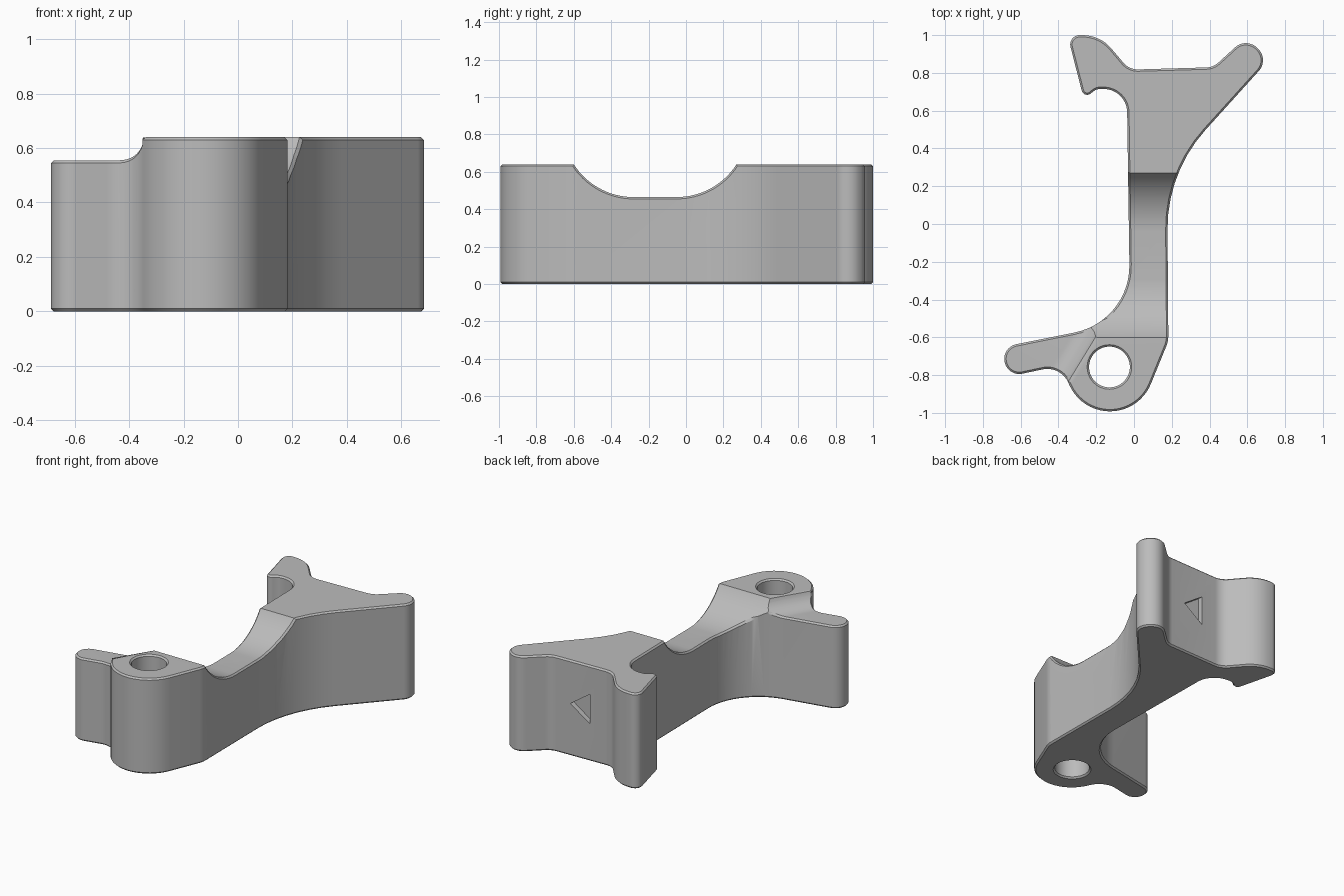
import bpy, bmesh
from math import sin, cos, tan, radians
from mathutils import Vector, Matrix

cube = bpy.data.objects.get("Cube")
if cube:
    bpy.data.objects.remove(cube, do_unlink=True)

HEIGHT = 0.64

grey = bpy.data.materials.new("plain grey")
grey.use_nodes = True
grey.diffuse_color = (0.5, 0.5, 0.5, 1)
shader = next(n for n in grey.node_tree.nodes if n.type == 'BSDF_PRINCIPLED')
shader.inputs["Base Color"].default_value = grey.diffuse_color


def rounded(corners):
    """Outline with each (x, y, radius) corner replaced by a tangent arc."""
    out = []
    for i, (x, y, r) in enumerate(corners):
        p = Vector((x, y))
        a = (Vector(corners[i - 1][:2]) - p).normalized()
        b = (Vector(corners[(i + 1) % len(corners)][:2]) - p).normalized()
        turn = radians(180) - a.angle(b)
        start = p + a * r * tan(turn / 2)
        centre = p + (a + b).normalized() * r / cos(turn / 2)
        side = 1 if a.x * b.y - a.y * b.x < 0 else -1
        steps = max(4, int(turn / radians(6)))
        for k in range(steps + 1):
            q = centre + Matrix.Rotation(side * turn * k / steps, 2) @ (start - centre)
            if not out or (q - out[-1]).length > 0.002:
                out.append(q)
    if (out[0] - out[-1]).length < 0.002:
        out.pop()
    return out


def prism(name, points, direction):
    """Solid made by sweeping a flat outline along a direction."""
    bm = bmesh.new()
    face = bm.faces.new([bm.verts.new(p) for p in points])
    top = bmesh.ops.extrude_face_region(bm, geom=[face])["geom"]
    moved = [v for v in top if isinstance(v, bmesh.types.BMVert)]
    bmesh.ops.translate(bm, vec=direction, verts=moved)
    bmesh.ops.recalc_face_normals(bm, faces=bm.faces)
    mesh = bpy.data.meshes.new(name)
    bm.to_mesh(mesh)
    bm.free()
    mesh.materials.append(grey)
    obj = bpy.data.objects.new(name, mesh)
    bpy.context.collection.objects.link(obj)
    return obj


def apply(obj, mod):
    bpy.context.view_layer.objects.active = obj
    bpy.ops.object.modifier_apply(modifier=mod.name)


def cut(obj, cutter):
    mod = obj.modifiers.new("cut", 'BOOLEAN')
    mod.operation, mod.solver, mod.object = 'DIFFERENCE', 'EXACT', cutter
    apply(obj, mod)
    bpy.data.objects.remove(cutter, do_unlink=True)


# Bracket plan outline
outline = rounded([
    # hooked horn and back wall
    (-0.352, 1.0, 0.05), (-0.18, 1.0, 0.2), (-0.025, 0.817, 0.1), (0.42, 0.83, 0.1),
    # slanted horn and leg
    (0.595, 0.99, 0.085), (0.715, 0.87, 0.085), (0.175, 0.273, 0.78), (0.182, -0.62, 0.15),
    # round hub
    (0.03, -0.992, 0.235), (-0.277, -0.992, 0.235),
    # side arm
    (-0.39, -0.75, 0.12), (-0.67, -0.809, 0.079), (-0.70, -0.652, 0.079), (-0.02, -0.515, 0.36),
    # hook
    (-0.038, 0.715, 0.125), (-0.20, 0.715, 0.06), (-0.265, 0.66, 0.03),
])
bracket = prism("bracket", [(p.x, p.y, 0) for p in outline], (0, 0, HEIGHT))

# Saddle scooped across the leg
R, SWEEP = 0.38, 62
left = [(-0.28 + R * sin(radians(t)), t) for t in range(-SWEEP, 1, 3)]
right = [(-0.05 + R * sin(radians(-t)), t) for _, t in reversed(left)]
saddle = [(-1, y, 0.465 + R * (1 - cos(radians(t)))) for y, t in left + right]
saddle += [(-1, saddle[-1][1], 0.9), (-1, saddle[0][1], 0.9)]
cut(bracket, prism("saddle_cutter", saddle, (2, 0, 0)))

# Lowered top of the side arm, with a curved step up to the hub
away = Vector((-0.85, 0.52, 0)).normalized()
along = Vector((away.y, -away.x, 0))
foot = Vector((-0.345, -0.83, 0.555)) + away * 0.116 - along * 0.4
step = [foot - away * 0.122 * sin(radians(t)) + Vector((0, 0, 0.122 * (1 - cos(radians(t)))))
        for t in range(0, 79, 6)]
step += [step[-1] + Vector((0, 0, 0.2)), foot + away * 0.6 + Vector((0, 0, 0.3)), foot + away * 0.6]
cut(bracket, prism("step_cutter", step, along * 0.8))

# Pivot hole
hole = [(-0.13 + 0.108 * cos(radians(t)), -0.757 + 0.108 * sin(radians(t)), -0.1)
        for t in range(0, 360, 6)]
cut(bracket, prism("hole_cutter", hole, (0, 0, 1)))

# Fine chamfer on the rims
bevel = bracket.modifiers.new("chamfer", 'BEVEL')
bevel.width, bevel.segments = 0.01, 1
bevel.limit_method, bevel.angle_limit = 'ANGLE', radians(60)
bevel.use_clamp_overlap = False
apply(bracket, bevel)

# Triangular pocket in the back wall
pocket = [(0.28, 0.79, 0.35), (0.135, 0.79, 0.45), (0.135, 0.79, 0.25)]
cut(bracket, prism("pocket_cutter", pocket, (0, 0.1, 0)))

bpy.ops.object.select_all(action='DESELECT')
bracket.select_set(True)
bpy.context.view_layer.objects.active = bracket
bpy.ops.object.shade_smooth_by_angle(angle=radians(30))
